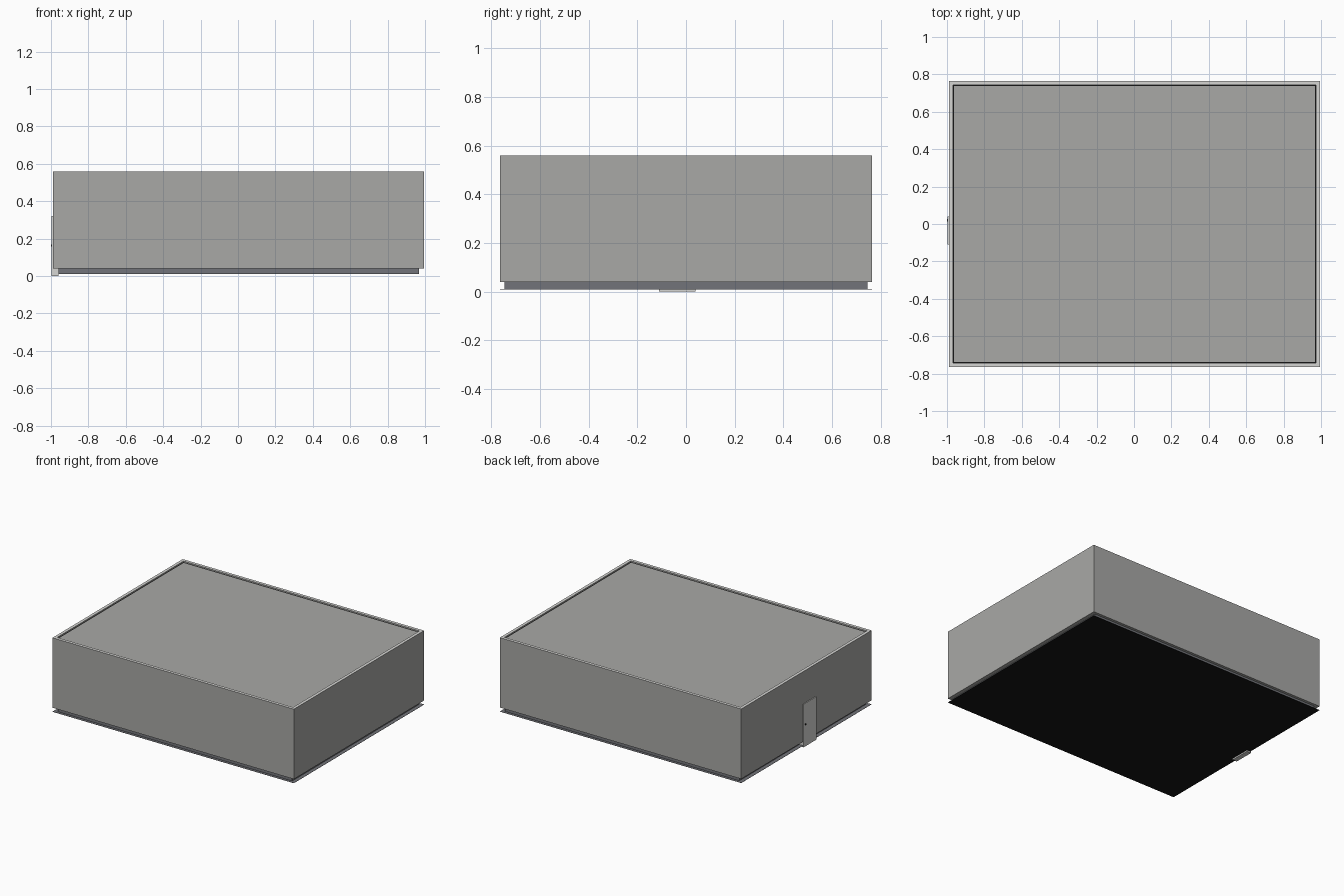
import bpy, bmesh, math

if "Cube" in bpy.data.objects:
    bpy.data.objects.remove(bpy.data.objects["Cube"])


def material(name, srgb):
    lin = [((c + 0.055) / 1.055) ** 2.4 if c > 0.04 else c / 12.92 for c in srgb]
    m = bpy.data.materials.new(name)
    m.diffuse_color = (*lin, 1)
    m.use_nodes = True
    m.node_tree.nodes["Principled BSDF"].inputs["Base Color"].default_value = m.diffuse_color
    return m


WALL = material("wall grey", (0.66, 0.66, 0.65))
TRIM = material("light trim grey", (0.84, 0.84, 0.83))
PLINTH = material("plinth dark grey", (0.45, 0.455, 0.475))
BLACK = material("black", (0.08, 0.08, 0.08))


def finish(name, bm, mats):
    me = bpy.data.meshes.new(name)
    bm.normal_update()
    bm.to_mesh(me)
    bm.free()
    for m in mats:
        me.materials.append(m)
    ob = bpy.data.objects.new(name, me)
    bpy.context.collection.objects.link(ob)
    return ob


def box_bm(x, y, z):
    bm = bmesh.new()
    bmesh.ops.create_cube(bm, size=1)
    for v in bm.verts:
        v.co = [(a + b) / 2 + c * (b - a) for c, (a, b) in zip(v.co, (x, y, z))]
    bm.normal_update()
    return bm


def top_face(bm):
    return max(bm.faces, key=lambda f: f.calc_center_median().z)


# Wall block with a light parapet top, a dark joint and a sunken roof
X, Y = (-0.99, 0.995), (-0.765, 0.765)
bm = box_bm(X, Y, (0.04, 0.56))
roof = top_face(bm)
rim = bmesh.ops.inset_region(bm, faces=[roof], thickness=0.032)["faces"]
for f in rim:
    f.material_index = 1
bmesh.ops.inset_region(bm, faces=[roof], thickness=0.0005, depth=-0.010)
joint = bmesh.ops.inset_region(bm, faces=[roof], thickness=0.005)["faces"]
for f in joint:
    f.material_index = 2
finish("walls_and_roof", bm, [WALL, TRIM, BLACK])

# Recessed plinth
finish("plinth", box_bm((-0.96, 0.967), (-0.745, 0.745), (0.011, 0.04)), [PLINTH])

# Thin ground plate, black underneath
bm = box_bm(X, Y, (0.0095, 0.011))
for f in bm.faces:
    f.material_index = 1 if f.normal.z < -0.5 else 0
finish("ground_plate", bm, [PLINTH, BLACK])

# Door panel on the left side
finish("door", box_bm((-0.996, -0.96), (-0.11, 0.04), (0.0, 0.32)), [TRIM])

# Door knob
bm = bmesh.new()
bmesh.ops.create_cone(bm, cap_ends=True, segments=12, radius1=0.006, radius2=0.006, depth=0.007)
for v in bm.verts:
    x, y, z = v.co
    v.co = (-0.9965 + z, 0.02 + y, 0.163 - x)
bmesh.ops.recalc_face_normals(bm, faces=bm.faces)
finish("door_knob", bm, [BLACK])
